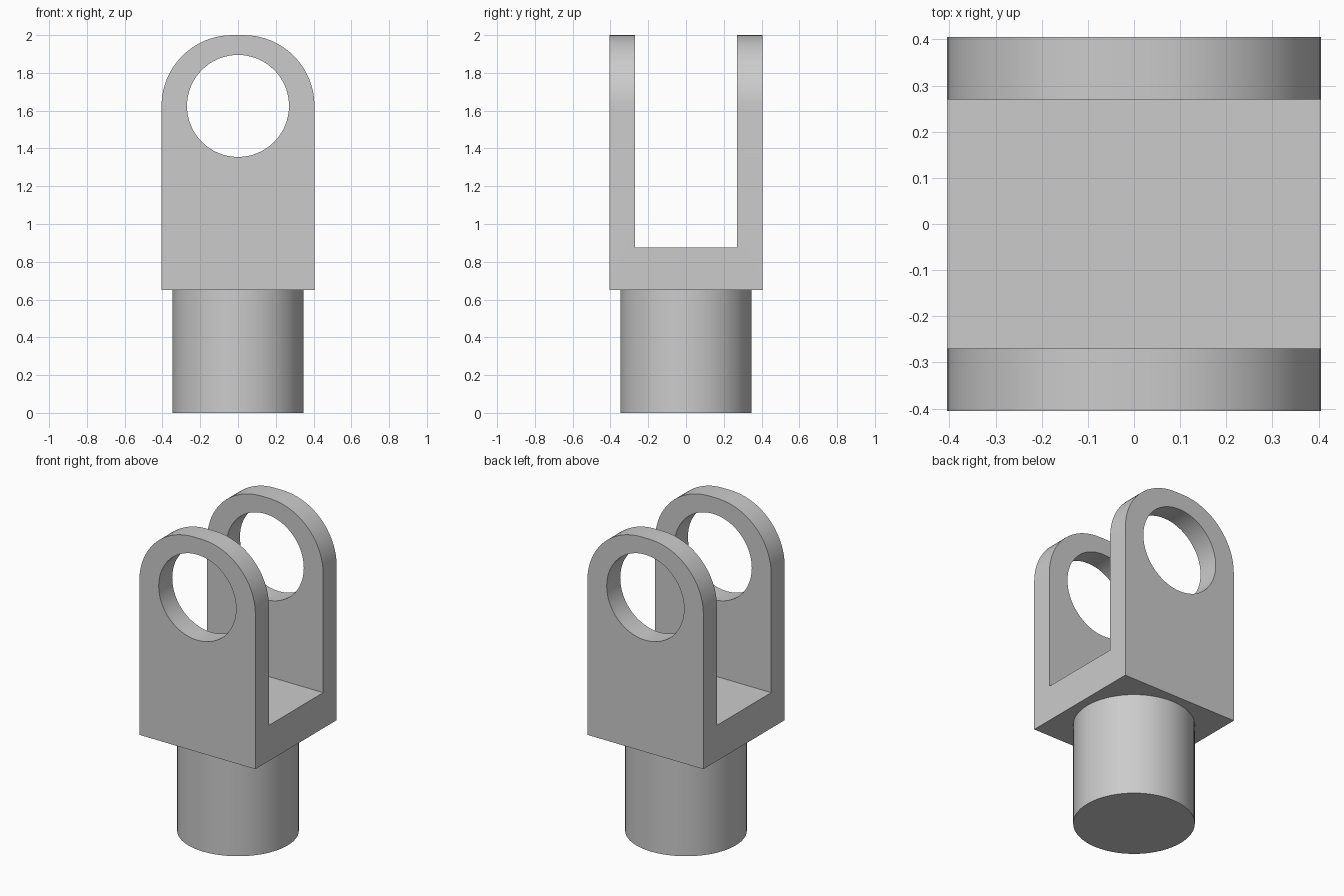
import bpy, bmesh, math

cube = bpy.data.objects.get("Cube")
if cube:
    bpy.data.objects.remove(cube, do_unlink=True)

HALF, BASE_Z, FLOOR_Z, TOP_Z = 0.405, 0.65, 0.875, 2.0
PIN_Z, PIN_R, SLOT = 1.625, 0.27, 0.27
ROUND = TOP_Z - PIN_Z

grey = bpy.data.materials.new("steel grey")
grey.use_nodes = True
grey.diffuse_color = (0.6, 0.6, 0.6, 1)
grey.node_tree.nodes["Principled BSDF"].inputs["Base Color"].default_value = (0.6, 0.6, 0.6, 1)


def cylinder(name, radius, depth, location, rotation=(0, 0, 0)):
    bpy.ops.mesh.primitive_cylinder_add(vertices=64, radius=radius, depth=depth,
                                        location=location, rotation=rotation)
    obj = bpy.context.object
    obj.name = name
    obj.data.materials.append(grey)
    return obj


def cut(target, cutter):
    mod = target.modifiers.new(cutter.name, 'BOOLEAN')
    mod.operation = 'DIFFERENCE'
    mod.solver = 'EXACT'
    mod.object = cutter
    bpy.context.view_layer.objects.active = target
    bpy.ops.object.modifier_apply(modifier=mod.name)
    bpy.data.objects.remove(cutter, do_unlink=True)


def smooth(obj):
    bpy.ops.object.select_all(action='DESELECT')
    obj.select_set(True)
    bpy.context.view_layer.objects.active = obj
    bpy.ops.object.shade_smooth_by_angle(angle=math.radians(30))


# Fork block: square base with rounded top corners, extruded front to back
profile = [(-HALF, BASE_Z), (HALF, BASE_Z)]
for side, start in ((1, 0), (-1, 90)):
    for i in range(17):
        a = math.radians(start + 90 * i / 16)
        profile.append((side * (HALF - ROUND) + ROUND * math.cos(a),
                        PIN_Z + ROUND * math.sin(a)))
bm = bmesh.new()
face = bm.faces.new([bm.verts.new((x, -HALF, z)) for x, z in profile])
ext = bmesh.ops.extrude_face_region(bm, geom=[face])
bmesh.ops.translate(bm, vec=(0, 2 * HALF, 0),
                    verts=[v for v in ext["geom"] if isinstance(v, bmesh.types.BMVert)])
bmesh.ops.recalc_face_normals(bm, faces=bm.faces)
mesh = bpy.data.meshes.new("fork")
bm.to_mesh(mesh)
bm.free()
fork = bpy.data.objects.new("fork", mesh)
mesh.materials.append(grey)
bpy.context.collection.objects.link(fork)

# Slot between the two arms
bpy.ops.mesh.primitive_cube_add(size=1, location=(0, 0, FLOOR_Z + 1))
slot = bpy.context.object
slot.name = "slot_cutter"
slot.scale = (2, 2 * SLOT, 2)
cut(fork, slot)

# Pin hole through both arms
cut(fork, cylinder("pin_hole_cutter", PIN_R, 2, (0, 0, PIN_Z), (math.pi / 2, 0, 0)))
smooth(fork)

# Round shank below the fork
shank = cylinder("shank", 0.348, BASE_Z, (0, 0, BASE_Z / 2))
smooth(shank)
